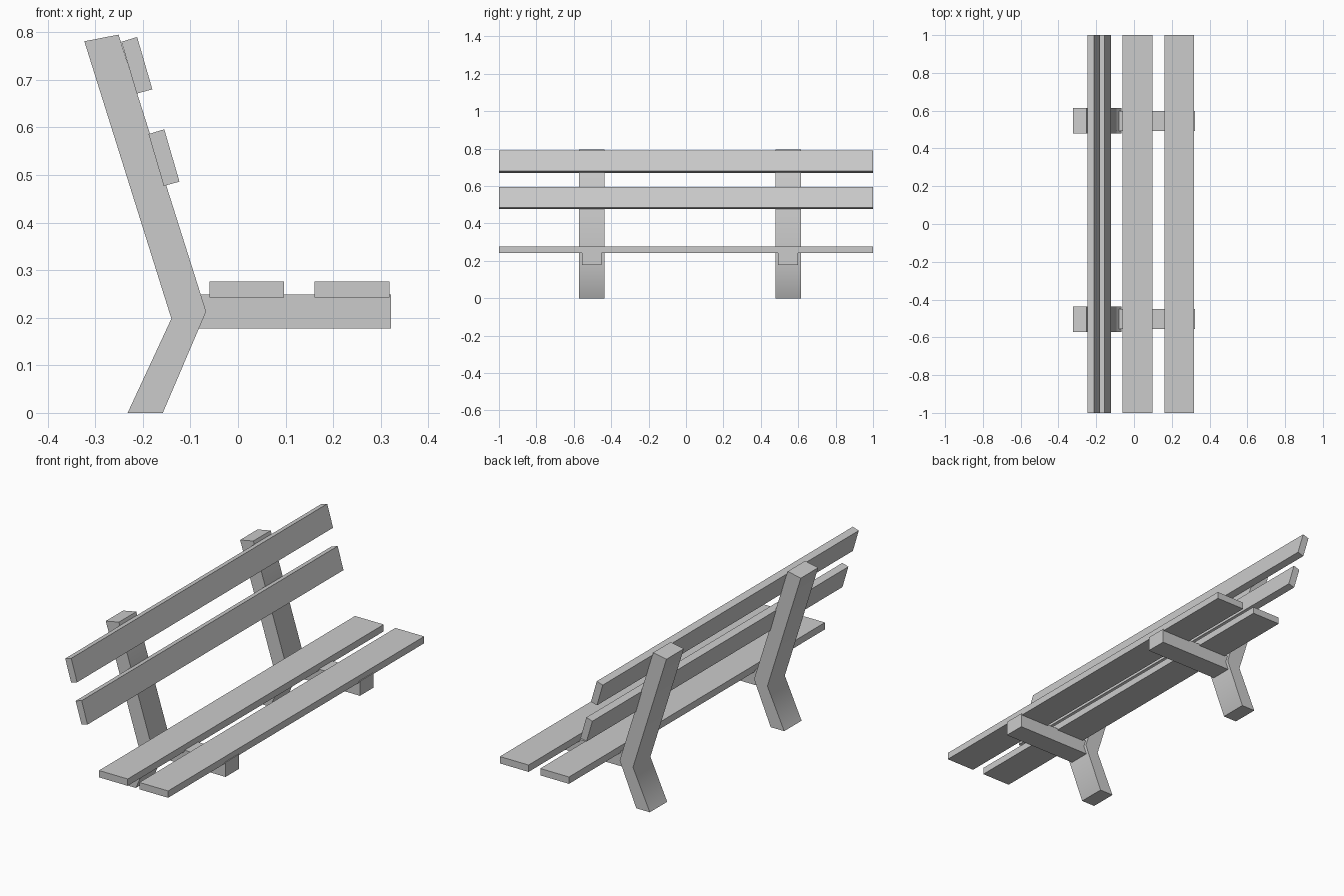
import bpy, bmesh, math

if "Cube" in bpy.data.objects:
    bpy.data.objects.remove(bpy.data.objects["Cube"])


def extrude_profile(name, points, y0, y1):
    """Solid made from an x/z profile running from y0 to y1."""
    bm = bmesh.new()
    face = bm.faces.new([bm.verts.new((x, y0, z)) for x, z in points])
    ext = bmesh.ops.extrude_face_region(bm, geom=[face])
    verts = [g for g in ext["geom"] if isinstance(g, bmesh.types.BMVert)]
    bmesh.ops.translate(bm, verts=verts, vec=(0, y1 - y0, 0))
    bmesh.ops.recalc_face_normals(bm, faces=bm.faces)
    mesh = bpy.data.meshes.new(name)
    bm.to_mesh(mesh)
    bm.free()
    obj = bpy.data.objects.new(name, mesh)
    bpy.context.collection.objects.link(obj)
    return obj


def rect(x0, x1, z0, z1):
    return [(x0, z0), (x1, z0), (x1, z1), (x0, z1)]


# Bent posts and the seat brackets fixed to them
POST = [(-0.232, 0), (-0.158, 0), (-0.067, 0.213),
        (-0.251, 0.795), (-0.323, 0.781), (-0.14, 0.198)]
for side, y in (("left", -0.504), ("right", 0.546)):
    post = extrude_profile(f"{side}_post", POST, y - 0.068, y + 0.068)
    # soft shading across the bend only
    bpy.ops.object.select_all(action="DESELECT")
    post.select_set(True)
    bpy.context.view_layer.objects.active = post
    bpy.ops.object.shade_smooth_by_angle(angle=math.radians(50))
    extrude_profile(f"{side}_seat_bracket", rect(-0.09, 0.322, 0.177, 0.249),
                    y - 0.053, y + 0.053)

# Seat planks
for name, x in (("rear_seat_plank", -0.06), ("front_seat_plank", 0.161)):
    extrude_profile(name, rect(x, x + 0.157, 0.242, 0.276), -1, 1)

# Tilted backrest planks
for name, x, z in (("upper_back_plank", -0.213, 0.671),
                   ("lower_back_plank", -0.156, 0.477)):
    pts = [(x, z), (x + 0.033, z + 0.009), (x + 0.001, z + 0.119), (x - 0.032, z + 0.109)]
    extrude_profile(name, pts, -1, 1)
